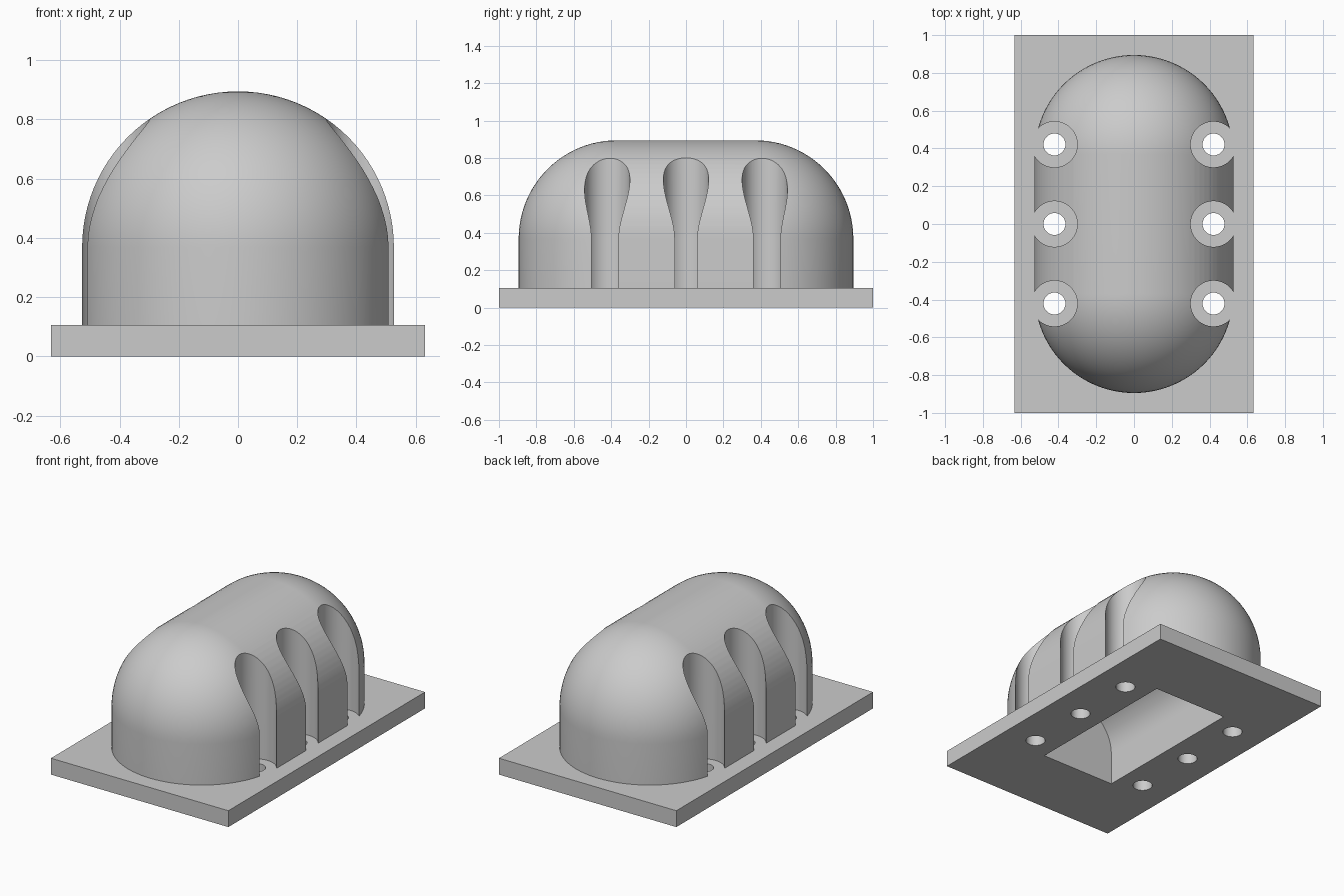
import bpy, bmesh, math

cube = bpy.data.objects.get("Cube")
if cube:
    bpy.data.objects.remove(cube, do_unlink=True)

U = 2 / 19                      # design unit: the plate is 12 x 19 x 1 units
ARC = 48                        # segments per half circle

grey = bpy.data.materials.new("light grey")
grey.use_nodes = True
grey.diffuse_color = (0.6, 0.6, 0.6, 1)
grey.node_tree.nodes["Principled BSDF"].inputs["Base Color"].default_value = grey.diffuse_color


def finish(name, bm):
    bmesh.ops.recalc_face_normals(bm, faces=bm.faces)
    mesh = bpy.data.meshes.new(name)
    bm.to_mesh(mesh)
    bm.free()
    mesh.materials.append(grey)
    obj = bpy.data.objects.new(name, mesh)
    bpy.context.collection.objects.link(obj)
    return obj


def extruded(name, points, direction):
    """Closed prism from a planar outline."""
    bm = bmesh.new()
    face = bm.faces.new([bm.verts.new(p) for p in points])
    ext = bmesh.ops.extrude_face_region(bm, geom=[face])
    verts = [v for v in ext["geom"] if isinstance(v, bmesh.types.BMVert)]
    bmesh.ops.translate(bm, verts=verts, vec=direction)
    return finish(name, bm)


def cylinder(name, x, y, radius, low, high):
    angles = [math.pi * i / ARC for i in range(2 * ARC)]
    ring = [(x + radius * math.cos(a), y + radius * math.sin(a), low) for a in angles]
    return extruded(name, ring, (0, 0, high - low))


def stadium(radius, half, z):
    """Outline of two half circles joined by straight sides."""
    ring = []
    for end in (0, 1):
        for i in range(ARC + 1):
            a = math.pi * (end + i / ARC)
            y = half * (1 - 2 * end) + radius * math.sin(a)
            ring.append((radius * math.cos(a), y, z))
    return ring


def combine(target, other, operation):
    mod = target.modifiers.new("cut", 'BOOLEAN')
    mod.operation = operation
    mod.solver = 'EXACT'
    mod.object = other
    bpy.context.view_layer.objects.active = target
    bpy.ops.object.modifier_apply(modifier=mod.name)
    bpy.data.objects.remove(other, do_unlink=True)


# Domed housing: upright walls, then a rounded top
bm = bmesh.new()
levels = [(5 * U, 0.5 * U)]
for i in range(ARC // 2 + 1):
    a = math.pi * i / ARC
    levels.append((5 * U * math.cos(a), 3.5 * U + 5 * U * math.sin(a)))
rings = [[bm.verts.new(p) for p in stadium(r, 3.5 * U, z)] for r, z in levels]
for low, high in zip(rings, rings[1:]):
    for i in range(len(low)):
        j = (i + 1) % len(low)
        bm.faces.new((low[i], low[j], high[j], high[i]))
bm.faces.new(rings[0])
bmesh.ops.remove_doubles(bm, verts=bm.verts, dist=1e-5)
housing = finish("domed_housing", bm)

# Screw access grooves down both sides
spots = [(x * U, y * U) for x in (-4, 4) for y in (-4, 0, 4)]
for x, y in spots:
    combine(housing, cylinder("groove_cutter", x, y, 1.15 * U, -U, 10 * U), 'DIFFERENCE')

# Mounting plate
w, d = 6 * U, 9.5 * U
plate = extruded("mounting_plate", [(-w, -d, 0), (w, -d, 0), (w, d, 0), (-w, d, 0)], (0, 0, U))
combine(housing, plate, 'UNION')

# Screw holes
for x, y in spots:
    combine(housing, cylinder("hole_cutter", x, y, 0.55 * U, -U, 2 * U), 'DIFFERENCE')

# Arched cavity underneath
r = 2.5 * U
arch = [(-r, -5 * U, -U), (r, -5 * U, -U)]
for i in range(ARC + 1):
    a = math.pi * i / ARC
    arch.append((r * math.cos(a), -5 * U, 2 * U + r * math.sin(a)))
combine(housing, extruded("cavity_cutter", arch, (0, 10 * U, 0)), 'DIFFERENCE')

# Smooth curves with crisp edges
housing.name = "mounted_housing"
bpy.ops.object.select_all(action='DESELECT')
housing.select_set(True)
bpy.context.view_layer.objects.active = housing
bpy.ops.object.shade_smooth_by_angle(angle=math.radians(30))
